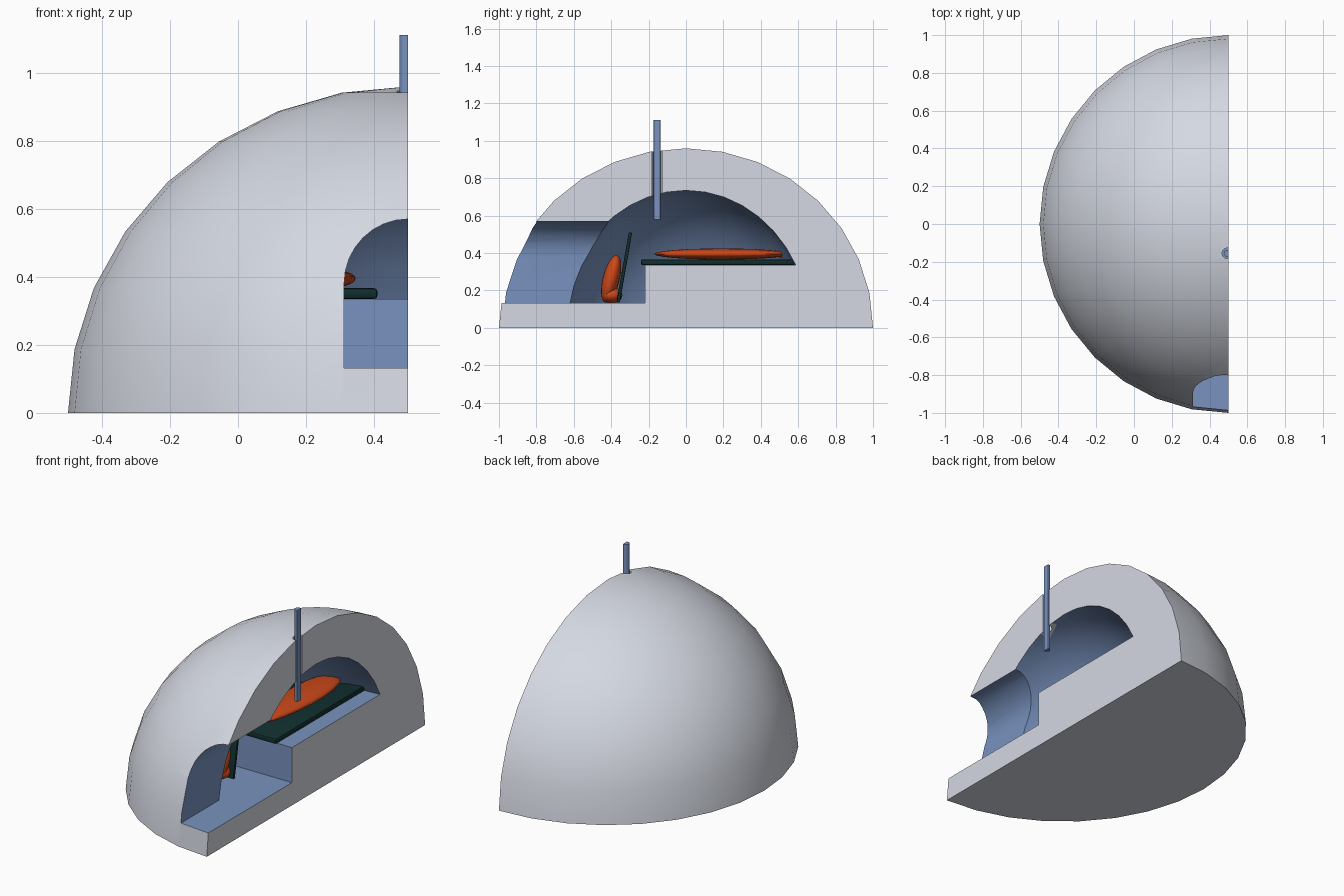
import bpy, bmesh, math
from mathutils import Vector, Matrix

if "Cube" in bpy.data.objects:
    bpy.data.objects.remove(bpy.data.objects["Cube"])

CUT = 0.5  # plane of the cross-section


def material(name, rgb):
    m = bpy.data.materials.new(name)
    m.diffuse_color = (*rgb, 1)
    m.use_nodes = True
    m.node_tree.nodes["Principled BSDF"].inputs["Base Color"].default_value = m.diffuse_color
    return m


SNOW = material("snow_white", (0.66, 0.69, 0.76))
BLUE = material("ice_blue", (0.19, 0.29, 0.52))
ORANGE = material("sleeping_bag_orange", (0.60, 0.065, 0.01))
GREEN = material("mat_dark_green", (0.006, 0.028, 0.028))


def make(name, bm, *mats):
    bmesh.ops.recalc_face_normals(bm, faces=bm.faces)
    me = bpy.data.meshes.new(name)
    bm.to_mesh(me)
    bm.free()
    ob = bpy.data.objects.new(name, me)
    bpy.context.collection.objects.link(ob)
    for m in mats:
        me.materials.append(m)
    return ob


def smooth(ob, angle=35):
    bpy.ops.object.select_all(action='DESELECT')
    ob.select_set(True)
    bpy.context.view_layer.objects.active = ob
    bpy.ops.object.shade_smooth_by_angle(angle=math.radians(angle))


def ellipsoid(center, radii, u=32, v=16, rot=None):
    bm = bmesh.new()
    m = Matrix.Translation(center) @ (rot or Matrix()) @ Matrix.Diagonal((*radii, 1))
    bmesh.ops.create_uvsphere(bm, u_segments=u, v_segments=v, radius=1, matrix=m)
    return bm


def box(lo, hi):
    bm = bmesh.new()
    lo, hi = Vector(lo), Vector(hi)
    m = Matrix.Translation((lo + hi) / 2) @ Matrix.Diagonal((*(hi - lo), 1))
    bmesh.ops.create_cube(bm, size=1, matrix=m)
    return bm


def rod(center, r, z0, z1, segs=12):
    bm = bmesh.new()
    m = Matrix.Translation((*center, (z0 + z1) / 2))
    bmesh.ops.create_cone(bm, cap_ends=True, segments=segs, radius1=r, radius2=r,
                          depth=z1 - z0, matrix=m)
    return bm


def slice_off(bm, co, no):
    """Remove what lies beyond the plane and cap the opening."""
    geom = bm.verts[:] + bm.edges[:] + bm.faces[:]
    bmesh.ops.bisect_plane(bm, geom=geom, dist=1e-5, plane_co=co, plane_no=no, clear_outer=True)
    bmesh.ops.holes_fill(bm, edges=[e for e in bm.edges if e.is_boundary], sides=0)
    return bm


def subtract(ob, cutter):
    mod = ob.modifiers.new("cut", 'BOOLEAN')
    mod.operation, mod.solver, mod.object = 'DIFFERENCE', 'EXACT', cutter
    bpy.context.view_layer.update()
    dg = bpy.context.evaluated_depsgraph_get()
    me = bpy.data.meshes.new_from_object(ob.evaluated_get(dg))
    ob.modifiers.clear()
    ob.data = me
    bpy.data.objects.remove(cutter)


# half dome of snow
bm = ellipsoid((CUT, 0, 0), (1, 1, 0.96))
slice_off(bm, (0, 0, 0), (0, 0, -1))
slice_off(bm, (CUT, 0, 0), (1, 0, 0))
dome = make("snow_dome", bm, SNOW, BLUE)

# hollow room, leaving the sleeping platform standing
bm = slice_off(ellipsoid((CUT, 0, 0), (0.665, 0.66, 0.735), 40, 20), (0, 0, 0.132), (0, 0, -1))
room = make("room_cutter", bm)
subtract(room, make("platform_keeper", box((-1, -0.22, -0.1), (2, 1.2, 0.335))))
subtract(dome, room)

# arched entrance tunnel
bm = bmesh.new()
profile = [(CUT - 0.188, 0.1325), (CUT + 0.188, 0.1325)]
for i in range(17):
    a = math.pi * i / 16
    profile.append((CUT + 0.188 * math.cos(a), 0.38 + 0.19 * math.sin(a)))
face = bm.faces.new([bm.verts.new((x, -1.2, z)) for x, z in profile])
ext = bmesh.ops.extrude_face_region(bm, geom=[face])
bmesh.ops.translate(bm, vec=(0, 0.85, 0),
                    verts=[g for g in ext["geom"] if isinstance(g, bmesh.types.BMVert)])
subtract(dome, make("tunnel_cutter", bm))

# vent hole through the roof
VENT = (0.4935, -0.155)
subtract(dome, make("vent_cutter", rod(VENT, 0.028, 0.6, 1.2)))

# outside, cut and underside stay white, carved surfaces are blue
for p in dome.data.polygons:
    c = p.center
    shell = math.sqrt((c.x - CUT) ** 2 + c.y ** 2 + (c.z / 0.96) ** 2)
    facing_out = p.normal.dot(Vector((c.x - CUT, c.y, c.z))) > 0.3 * Vector((c.x - CUT, c.y, c.z)).length
    on_cut = c.x > CUT - 0.001 and p.normal.x > 0.9
    in_vent = math.hypot(c.x - VENT[0], c.y - VENT[1]) < 0.035 and c.z > 0.7
    white = on_cut or c.z < 0.001 or in_vent or (shell > 0.97 and facing_out and p.normal.z < 0.999)
    p.material_index = 0 if white else 1
smooth(dome)

# vent pole, cut with the section
pole = make("vent_pole", slice_off(rod(VENT, 0.0185, 0.58, 1.112), (CUT, 0, 0), (1, 0, 0)), BLUE)
smooth(pole)


def mat(name, lo, hi, rot=None, pivot=(0, 0, 0)):
    bm = box(lo, hi)
    bmesh.ops.bevel(bm, geom=bm.edges[:], offset=min(h - l for l, h in zip(lo, hi)) * 0.3,
                    segments=2, affect='EDGES', profile=0.5)
    if rot:
        bmesh.ops.rotate(bm, verts=bm.verts, cent=pivot, matrix=rot)
    ob = make(name, bm, GREEN)
    smooth(ob)


# sleeping mat on the platform
mat("sleeping_mat", (0.09, -0.24, 0.335), (0.41, 0.605, 0.367))

# sleeping bag tapering toward the feet, with a small hood
bm = ellipsoid((0.25, 0.19, 0.395), (0.105, 0.36, 0.03), 20, 12)
for v in bm.verts:
    t = (v.co.y - 0.19) / 0.36
    v.co.x = 0.25 + (v.co.x - 0.25) * (0.9 + 0.2 * t)
smooth(make("sleeping_bag", bm, ORANGE), 60)
smooth(make("sleeping_bag_hood", ellipsoid((0.25, 0.532, 0.394), (0.045, 0.035, 0.027), 16, 10), ORANGE), 60)

# board and pack leaning near the entrance
lean = Matrix.Rotation(math.radians(-10), 3, 'X')
mat("leaning_board", (0.06, -0.372, 0.135), (0.23, -0.354, 0.515), lean, (0.15, -0.36, 0.135))
rot = Matrix.Rotation(math.radians(-14), 4, 'X')
pack = ellipsoid((0.15, -0.40, 0.262), (0.075, 0.045, 0.13), 20, 12, rot)
smooth(make("leaning_pack", pack, ORANGE), 60)
smooth(make("pack_base", ellipsoid((0.15, -0.395, 0.175), (0.07, 0.055, 0.043), 16, 10), ORANGE), 60)
